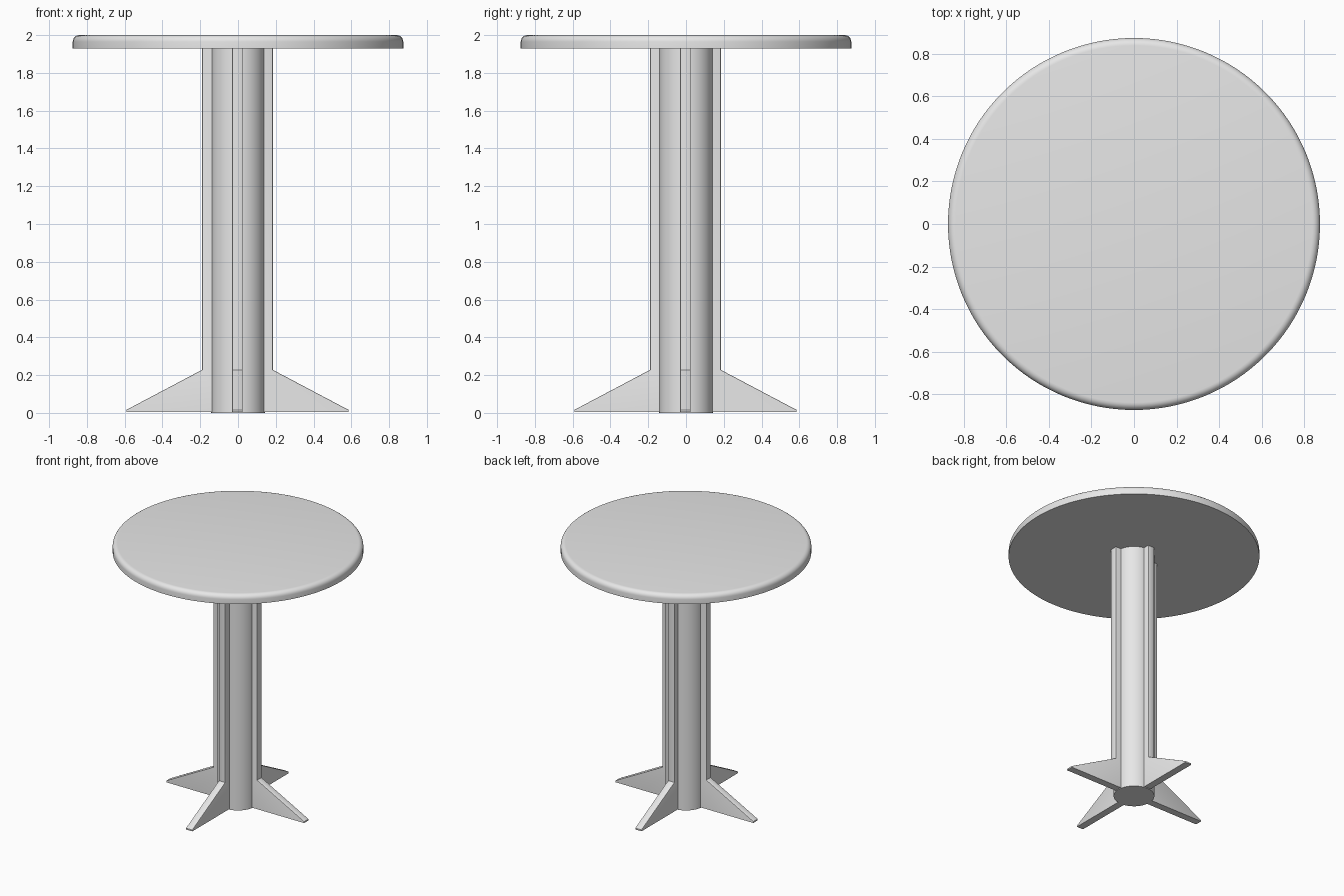
import bpy
import bmesh
import math
from mathutils import Matrix

cube = bpy.data.objects.get("Cube")
if cube:
    bpy.data.objects.remove(cube)

grey = bpy.data.materials.new("light_grey")
grey.use_nodes = True
grey.diffuse_color = (0.8, 0.8, 0.8, 1)
grey.node_tree.nodes["Principled BSDF"].inputs["Base Color"].default_value = (0.8, 0.8, 0.8, 1)

TOP_UNDERSIDE = 1.93
FIN_WIDTH = 0.055


def finish(name, bm, angle=35):
    """Turn a bmesh into a shaded, coloured object."""
    bmesh.ops.recalc_face_normals(bm, faces=bm.faces)
    mesh = bpy.data.meshes.new(name)
    bm.to_mesh(mesh)
    bm.free()
    mesh.materials.append(grey)
    obj = bpy.data.objects.new(name, mesh)
    bpy.context.collection.objects.link(obj)
    bpy.ops.object.select_all(action='DESELECT')
    obj.select_set(True)
    bpy.context.view_layer.objects.active = obj
    bpy.ops.object.shade_smooth_by_angle(angle=math.radians(angle))
    return obj


def disc(radius, low, high, sides):
    bm = bmesh.new()
    bmesh.ops.create_cone(bm, cap_ends=True, segments=sides, radius1=radius, radius2=radius,
                          depth=high - low, matrix=Matrix.Translation((0, 0, (low + high) / 2)))
    return bm


# Round top with a softened upper rim
bm = disc(0.875, TOP_UNDERSIDE, 2.0, 128)
rim = [e for e in bm.edges if all(v.co.z > 1.99 for v in e.verts)]
bmesh.ops.bevel(bm, geom=rim, offset=0.035, segments=6, profile=0.5, affect='EDGES')
finish("table_top", bm)

# Central column
finish("column", disc(0.142, 0, TOP_UNDERSIDE, 64))

# Four fins that run up the column and flare into feet
fin_profile = [(0.05, 0.005), (0.588, 0.005), (0.588, 0.016),
               (0.187, 0.228), (0.187, TOP_UNDERSIDE), (0.05, TOP_UNDERSIDE)]
for i, side in enumerate(("left", "back", "right", "front")):
    bm = bmesh.new()
    verts = [bm.verts.new((r, -FIN_WIDTH / 2, z)) for r, z in fin_profile]
    face = bm.faces.new(verts)
    new = bmesh.ops.extrude_face_region(bm, geom=[face])["geom"]
    bmesh.ops.translate(bm, vec=(0, FIN_WIDTH, 0),
                        verts=[g for g in new if isinstance(g, bmesh.types.BMVert)])
    # Ease the outer corners
    outer = [e for e in bm.edges if all(v.co.x > 0.1 for v in e.verts)
             and abs(e.verts[0].co.y - e.verts[1].co.y) < 0.001]
    bmesh.ops.recalc_face_normals(bm, faces=bm.faces)
    bmesh.ops.bevel(bm, geom=outer, offset=0.004, segments=2, profile=0.5, affect='EDGES')
    bm.transform(Matrix.Translation((-0.003, -0.003, 0)) @ Matrix.Rotation(i * math.pi / 2, 4, 'Z'))
    finish(side + "_fin", bm)
